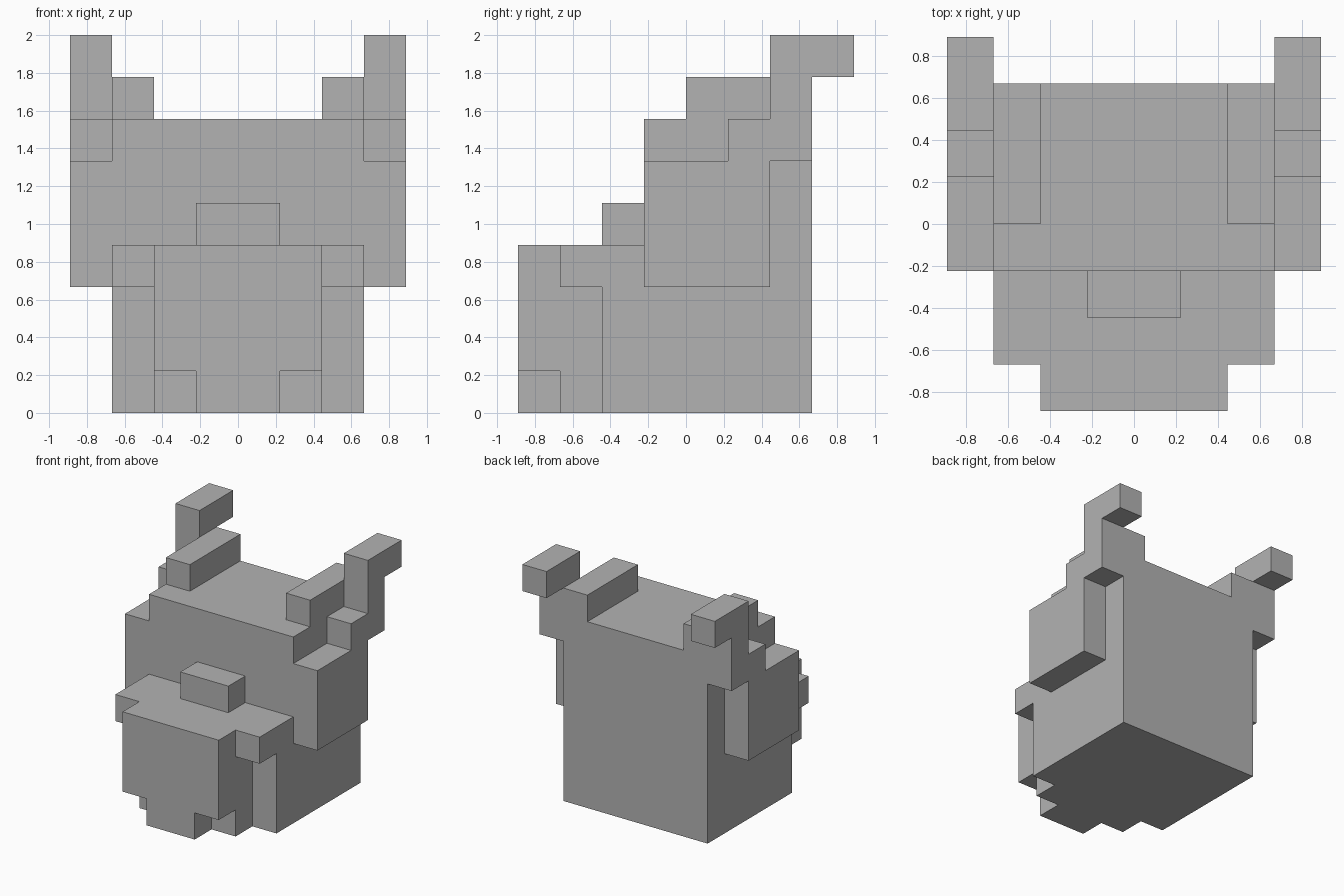
import bpy
import bmesh
from mathutils import Vector

UNIT = 2 / 9  # one block of the stepped design

cube = bpy.data.objects.get("Cube")
if cube:
    bpy.data.objects.remove(cube, do_unlink=True)

grey = bpy.data.materials.new("plain grey")
grey.use_nodes = True
colour = (0.45, 0.45, 0.45, 1)
grey.diffuse_color = colour
grey.node_tree.nodes["Principled BSDF"].inputs["Base Color"].default_value = colour


def extrude(name, outline, axis, low, high):
    """Prism from an outline, extruded along x or z between two block positions."""
    bm = bmesh.new()
    place = (lambda a, b: (low, a, b)) if axis == "x" else (lambda a, b: (a, b, low))
    face = bm.faces.new([bm.verts.new(Vector(place(a, b)) * UNIT) for a, b in outline])
    grown = bmesh.ops.extrude_face_region(bm, geom=[face])
    step = Vector((high - low, 0, 0) if axis == "x" else (0, 0, high - low)) * UNIT
    bmesh.ops.translate(bm, vec=step,
                        verts=[g for g in grown["geom"] if isinstance(g, bmesh.types.BMVert)])
    bmesh.ops.recalc_face_normals(bm, faces=bm.faces)
    mesh = bpy.data.meshes.new(name)
    bm.to_mesh(mesh)
    bm.free()
    mesh.materials.append(grey)
    obj = bpy.data.objects.new(name, mesh)
    bpy.context.collection.objects.link(obj)
    return obj


def plan(name, half, low, high):
    """Symmetric floor plan, given by its left half from front to back."""
    mirrored = [(-x, y) for x, y in reversed(half)]
    return extrude(name, half + mirrored, "z", low, high)


# Head block
plan("head", [(3, -1), (3, 3)], 0, 7)

# Snout in three layers: narrow chin, stepped middle, wide upper lip
plan("chin", [(1, -4), (1, -3), (2, -3), (2, -2), (3, -2), (3, -1)], 0, 1)
plan("snout", [(2, -4), (2, -2), (3, -2), (3, -1)], 1, 3)
plan("upper_lip", [(2, -4), (2, -3), (3, -3), (3, -1)], 3, 4)

# Nose on top of the snout
plan("nose", [(1, -2), (1, -1)], 4, 5)

# Cheeks running up into stepped, back-swept horns, and the brow ridges inside them
horn = [(-1, 3), (2, 3), (2, 6), (3, 6), (3, 8), (4, 8),
        (4, 9), (2, 9), (2, 7), (1, 7), (1, 6), (-1, 6)]
ridge = [(0, 7), (3, 7), (3, 8), (0, 8)]
for side, sign in (("left", 1), ("right", -1)):
    extrude(side + "_cheek_and_horn", horn, "x", 3 * sign, 4 * sign)
    extrude(side + "_brow_ridge", ridge, "x", 2 * sign, 3 * sign)
